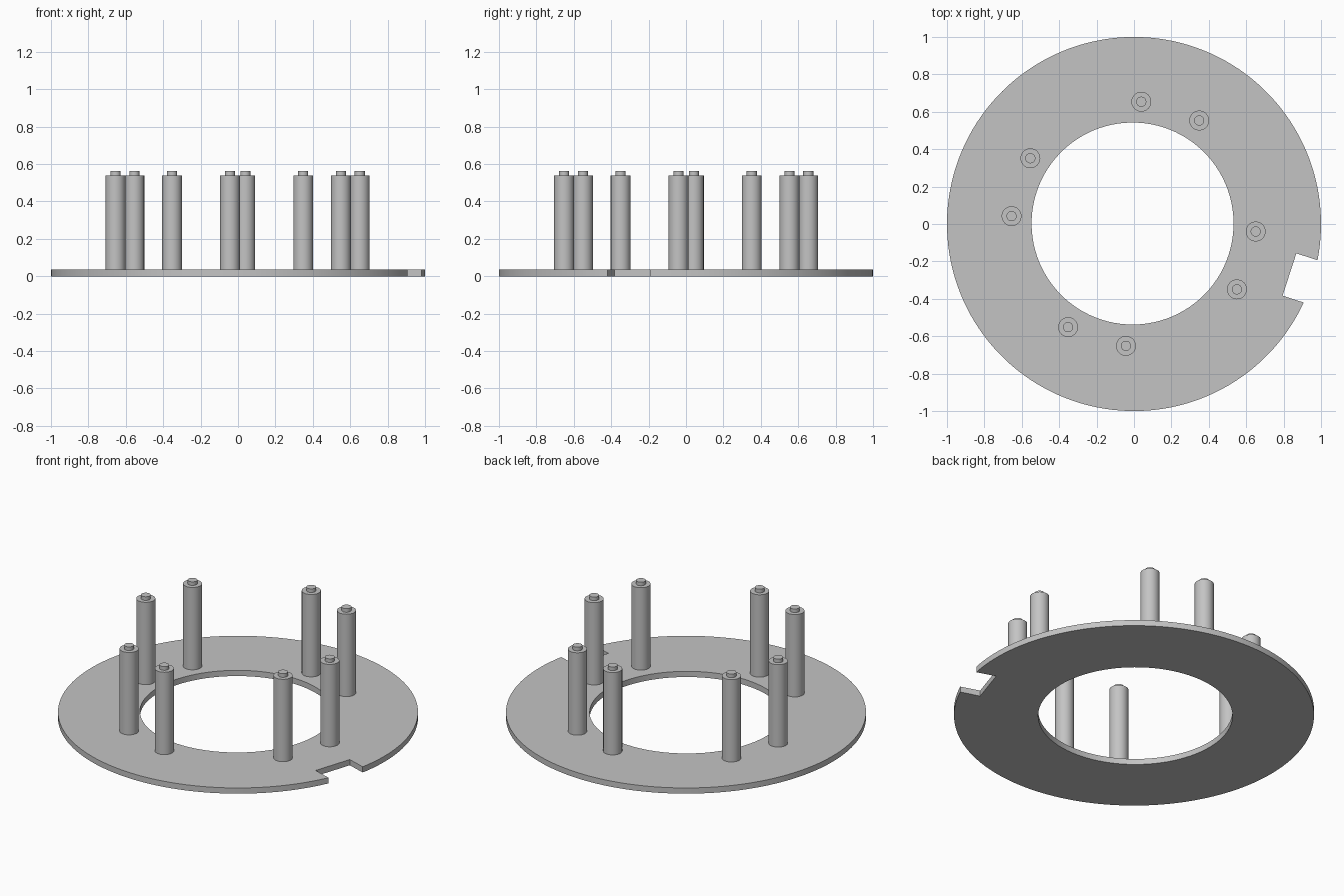
import bpy, bmesh
from math import sin, cos, asin, pi, radians
from mathutils import Vector, Matrix

cube = bpy.data.objects.get("Cube")
if cube:
    bpy.data.objects.remove(cube)

PLATE_H = 0.035
AXIS = radians(-18)          # direction of the notch and of the symmetry axis
NOTCH_HALF, NOTCH_R = 0.119, 0.874
HOLE_R, HOLE_SHIFT = 0.54, -0.008
POST_R, POST_RING, POST_SPREAD = 0.053, 0.654, radians(14.4)

grey = bpy.data.materials.new("plain grey")
colour = (0.55, 0.55, 0.55, 1)
grey.diffuse_color = colour
grey.use_nodes = True
grey.node_tree.nodes["Principled BSDF"].inputs["Base Color"].default_value = colour


def finish(obj):
    """Select, shade and colour one part."""
    bpy.ops.object.select_all(action="DESELECT")
    obj.select_set(True)
    bpy.context.view_layer.objects.active = obj
    bpy.ops.object.shade_smooth_by_angle(angle=radians(30))
    obj.data.materials.clear()
    obj.data.materials.append(grey)


def add_loop(curve, points):
    spline = curve.splines.new("POLY")
    spline.points.add(len(points) - 1)
    for p, (x, y) in zip(spline.points, points):
        p.co = (x, y, 0, 1)
    spline.use_cyclic_u = True


def arc(radius, start, end, steps, shift=0):
    return [(shift + radius * cos(start + (end - start) * i / steps),
             radius * sin(start + (end - start) * i / steps)) for i in range(steps + 1)]


# Base plate: notched outer rim and round hole, filled and extruded
outline = bpy.data.curves.new("plate_outline", "CURVE")
outline.dimensions = "2D"
outline.fill_mode = "BOTH"
outline.extrude = PLATE_H / 2
gap = asin(NOTCH_HALF)
add_loop(outline, arc(1, gap, 2 * pi - gap, 140)
         + [(NOTCH_R, -NOTCH_HALF), (NOTCH_R, NOTCH_HALF)])
add_loop(outline, arc(HOLE_R, 0, 2 * pi, 96, HOLE_SHIFT)[:-1])
shape = bpy.data.objects.new("plate_outline", outline)
bpy.context.collection.objects.link(shape)
bpy.context.view_layer.update()
mesh = bpy.data.meshes.new_from_object(shape.evaluated_get(bpy.context.evaluated_depsgraph_get()))
bpy.data.objects.remove(shape)

bm = bmesh.new()
bm.from_mesh(mesh)
bmesh.ops.remove_doubles(bm, verts=bm.verts, dist=0.0001)
bmesh.ops.recalc_face_normals(bm, faces=bm.faces)
bm.transform(Matrix.Translation((0, 0, PLATE_H / 2)) @ Matrix.Rotation(AXIS, 4, "Z"))
bm.to_mesh(mesh)
bm.free()
plate = bpy.data.objects.new("base_plate", mesh)
bpy.context.collection.objects.link(plate)
finish(plate)


# Posts: a turned profile with a narrow pin on top
def add_post(name, location):
    profile = [(0, 0), (POST_R, 0), (POST_R, 0.505), (0.027, 0.505), (0.027, 0.527), (0, 0.527)]
    bm = bmesh.new()
    verts = [bm.verts.new((r, 0, z)) for r, z in profile]
    edges = [bm.edges.new(pair) for pair in zip(verts, verts[1:])]
    bmesh.ops.spin(bm, geom=verts + edges, cent=(0, 0, 0), axis=(0, 0, 1),
                   angle=2 * pi, steps=40)
    bmesh.ops.remove_doubles(bm, verts=bm.verts, dist=0.0001)
    bmesh.ops.recalc_face_normals(bm, faces=bm.faces)
    mesh = bpy.data.meshes.new(name)
    bm.to_mesh(mesh)
    bm.free()
    post = bpy.data.objects.new(name, mesh)
    post.location = location
    bpy.context.collection.objects.link(post)
    finish(post)


# Four pairs of posts around the hole
for quarter in range(4):
    for side, label in ((-1, "a"), (1, "b")):
        angle = AXIS + quarter * pi / 2 + side * POST_SPREAD
        add_post(f"post_{quarter + 1}{label}",
                 Vector((POST_RING * cos(angle) - 0.002, POST_RING * sin(angle) + 0.001, PLATE_H)))
